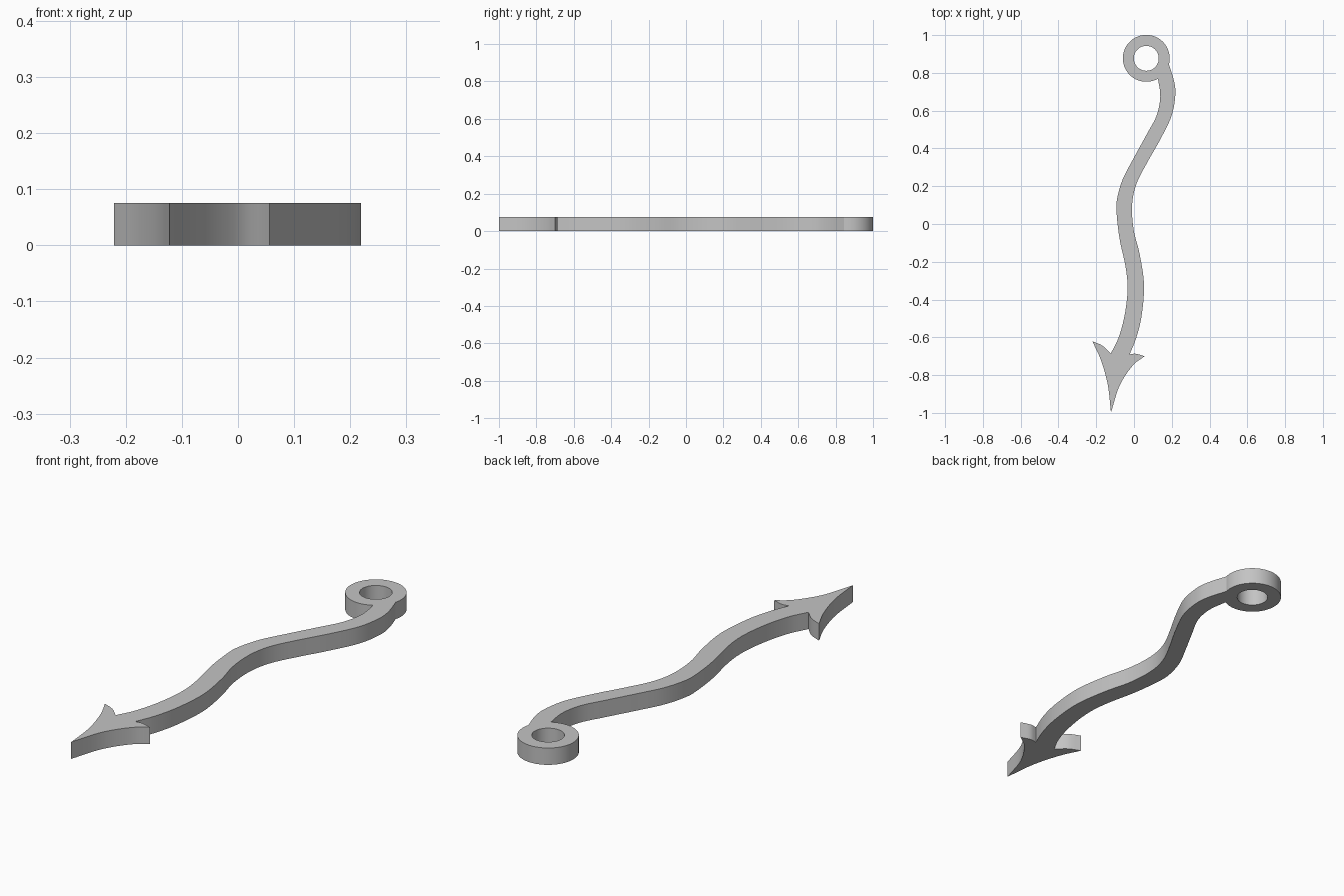
import bpy
import bmesh
from math import cos, sin, radians
from mathutils import Vector

cube = bpy.data.objects.get("Cube")
if cube:
    bpy.data.objects.remove(cube, do_unlink=True)

HEIGHT = 0.075
RING = Vector((0.065, 0.877))
OUTER, INNER = 0.124, 0.066


def arc(radius, start, end, count):
    """Points on a circle about the ring centre, without the last one."""
    angles = [radians(start + (end - start) * i / count) for i in range(count)]
    return [RING + radius * Vector((cos(a), sin(a))) for a in angles]


def smooth_run(points, steps=6):
    """Smooth curve through the points, without the last one."""
    p = [Vector(q) for q in points]
    p = [2 * p[0] - p[1]] + p + [2 * p[-1] - p[-2]]
    run = []
    for a, b, c, d in zip(p, p[1:], p[2:], p[3:]):
        for i in range(steps):
            t = i / steps
            run.append(b + 0.5 * t * ((c - a) + t * ((2 * a - 5 * b + 4 * c - d)
                                                     + t * (3 * (b - c) + d - a))))
    return run


# Corners shared by neighbouring edges
ring_left = (RING.x + OUTER * cos(radians(300)), RING.y + OUTER * sin(radians(300)))
ring_right = (RING.x + OUTER * cos(radians(-15)), RING.y + OUTER * sin(radians(-15)))
notch_left, barb_left = (-0.123, -0.686), (-0.221, -0.62)
notch_right, barb_right = (-0.023, -0.69), (0.056, -0.70)
tip = (-0.122, -0.999)

# Wavy shaft edges
shaft_left = [ring_left, (0.139, 0.675), (0.12, 0.575), (0.067, 0.474),
              (0, 0.352), (-0.06, 0.236), (-0.09, 0.13), (-0.092, 0.056),
              (-0.076, -0.08), (-0.044, -0.23), (-0.034, -0.347),
              (-0.049, -0.48), (-0.081, -0.6), notch_left]
shaft_right = [notch_right, (0.014, -0.596), (0.041, -0.48), (0.053, -0.32),
               (0.03, -0.16), (-0.002, -0.03), (-0.01, 0.103), (0.014, 0.215),
               (0.073, 0.331), (0.136, 0.442), (0.198, 0.57), (0.219, 0.686),
               (0.21, 0.765), ring_right]

# Barbed head edges
head = [[notch_left, (-0.166, -0.645), barb_left],
        [barb_left, (-0.176, -0.718), (-0.139, -0.85), tip],
        [tip, (-0.076, -0.855), (-0.007, -0.75), barb_right],
        [barb_right, (0.01, -0.687), notch_right]]

outline = arc(OUTER, -15, 300, 56)
for edge in [shaft_left] + head + [shaft_right]:
    outline += smooth_run(edge)
hole = arc(INNER, 0, 360, 48)

# Fill the outline around the hole and raise it into a solid
bm = bmesh.new()
edges = []
for loop in (outline, hole):
    verts = [bm.verts.new((q.x, q.y, 0)) for q in loop]
    edges += [bm.edges.new((v, verts[i - 1])) for i, v in enumerate(verts)]
bmesh.ops.triangle_fill(bm, use_beauty=True, use_dissolve=False, edges=edges, normal=(0, 0, 1))
raised = bmesh.ops.extrude_face_region(bm, geom=bm.faces[:], use_keep_orig=True)
bmesh.ops.translate(bm, vec=(0, 0, HEIGHT),
                    verts=[g for g in raised["geom"] if isinstance(g, bmesh.types.BMVert)])
bmesh.ops.recalc_face_normals(bm, faces=bm.faces[:])

mesh = bpy.data.meshes.new("barbed_hook")
bm.to_mesh(mesh)
bm.free()
hook = bpy.data.objects.new("barbed_hook", mesh)
bpy.context.collection.objects.link(hook)

# Plain grey material
grey = bpy.data.materials.new("grey")
grey.use_nodes = True
colour = (0.55, 0.55, 0.55, 1)
grey.diffuse_color = colour
grey.node_tree.nodes["Principled BSDF"].inputs["Base Color"].default_value = colour
mesh.materials.append(grey)

bpy.ops.object.select_all(action="DESELECT")
hook.select_set(True)
bpy.context.view_layer.objects.active = hook
bpy.ops.object.shade_smooth_by_angle(angle=radians(30))
